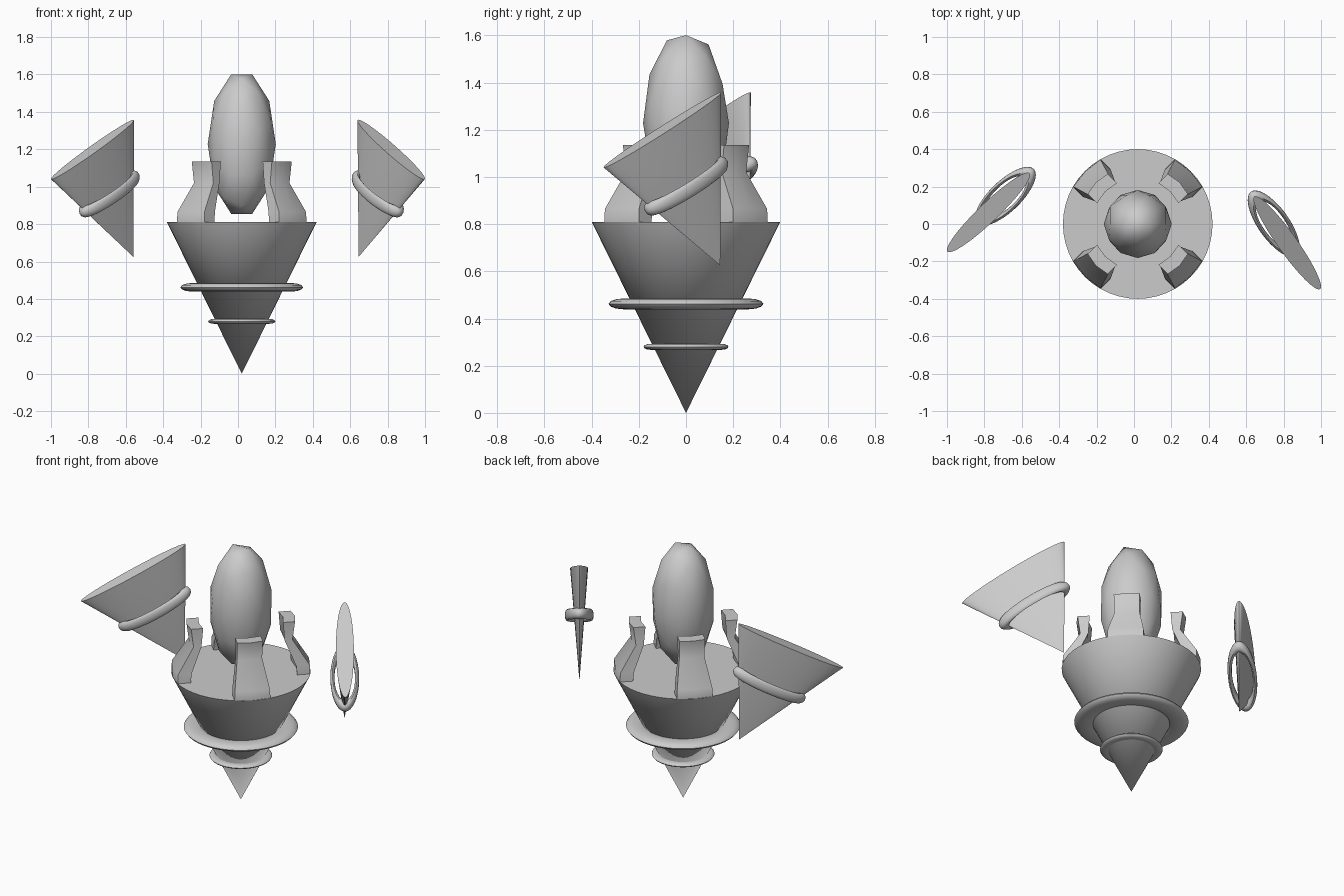
import bpy, bmesh, math
from mathutils import Matrix, Vector

if "Cube" in bpy.data.objects:
    bpy.data.objects.remove(bpy.data.objects["Cube"])

CX = 0.02  # axis of the central body


def finish(bm, name, matrix=None, angle=40):
    if matrix is not None:
        bm.transform(matrix)
    bmesh.ops.recalc_face_normals(bm, faces=bm.faces[:])
    me = bpy.data.meshes.new(name)
    bm.to_mesh(me)
    bm.free()
    ob = bpy.data.objects.new(name, me)
    bpy.context.collection.objects.link(ob)
    bpy.ops.object.select_all(action='DESELECT')
    bpy.context.view_layer.objects.active = ob
    ob.select_set(True)
    bpy.ops.object.shade_smooth_by_angle(angle=math.radians(angle))
    return ob


def cone(name, radius, height, matrix):
    # tip at the local origin, base at +z
    bm = bmesh.new()
    bmesh.ops.create_cone(bm, cap_ends=True, segments=48, radius1=0,
                          radius2=radius, depth=height,
                          matrix=Matrix.Translation((0, 0, height / 2)))
    bmesh.ops.remove_doubles(bm, verts=bm.verts[:], dist=1e-5)
    return finish(bm, name, matrix)


def ring(name, major, minor, half_height, matrix, n=48, m=12):
    bm = bmesh.new()
    rows = []
    for i in range(n):
        a = 2 * math.pi * i / n
        row = []
        for j in range(m):
            b = 2 * math.pi * j / m
            r = major + minor * math.cos(b)
            row.append(bm.verts.new((r * math.cos(a), r * math.sin(a),
                                     half_height * math.sin(b))))
        rows.append(row)
    for i in range(n):
        p, q = rows[i], rows[(i + 1) % n]
        for j in range(m):
            k = (j + 1) % m
            bm.faces.new((p[j], q[j], q[k], p[k]))
    return finish(bm, name, matrix)


# Central cone body with its two flattened rings
cone("body_cone", 0.40, 0.81, Matrix.Translation((CX, 0, 0)))
ring("large_body_ring", 0.265, 0.063, 0.023, Matrix.Translation((CX, 0, 0.462)))
ring("small_body_ring", 0.148, 0.032, 0.013, Matrix.Translation((CX, 0, 0.28)))

# Four prongs: outer distance, inner distance, half width, height
LEVELS = [(0.386, 0.31, 0.104, 0.81), (0.384, 0.305, 0.102, 0.865),
          (0.288, 0.242, 0.073, 1.02), (0.303, 0.233, 0.075, 1.135)]
for k in range(4):
    bm = bmesh.new()
    loops = []
    for do, di, w, z in LEVELS:
        pts = [(do, -w), (do + 0.013, 0), (do, w), (di, w), (di + 0.012, 0), (di, -w)]
        loops.append([bm.verts.new((x, y, z)) for x, y in pts])
    for lo, hi in zip(loops, loops[1:]):
        for i in range(6):
            j = (i + 1) % 6
            bm.faces.new((lo[i], lo[j], hi[j], hi[i]))
    bm.faces.new(loops[0][::-1])
    bm.faces.new(loops[-1])
    finish(bm, f"prong_{k + 1}", Matrix.Translation((CX, 0, 0))
           @ Matrix.Rotation(math.radians(45 + 90 * k), 4, 'Z'), 45)

# Floating core: a stretched low-poly sphere lying on its side
bm = bmesh.new()
bmesh.ops.create_icosphere(bm, subdivisions=2, radius=1)
turn = Matrix(((0, -1, 0, 0), (0, 0, -1, 0), (1, 0, 0, 0), (0, 0, 0, 1)))
finish(bm, "floating_core", Matrix.Translation((CX, 0, 1.228))
       @ Matrix.Diagonal((0.182, 0.182, 0.392, 1)) @ turn, 60)

# Side fins: flattened tilted cones, each with a squashed ring
for side, tip, heading in (("right", (0.645, 0.145, 0.625), (0.355, -0.50)),
                           ("left", (-0.56, 0.27, 0.625), (-0.44, -0.42))):
    yaw = math.atan2(heading[1], heading[0])
    base = (Matrix.Translation(tip) @ Matrix.Rotation(yaw, 4, 'Z')
            @ Matrix.Rotation(math.radians(27.7), 4, 'Y'))
    cone(f"{side}_fin", 0.343, 0.648, base @ Matrix.Diagonal((1, 0.15, 1, 1)))
    ring(f"{side}_fin_ring", 0.20, 0.034, 0.032, base
         @ Matrix.Translation((0, 0, 0.38)) @ Matrix.Diagonal((1, 0.355, 1, 1)))
